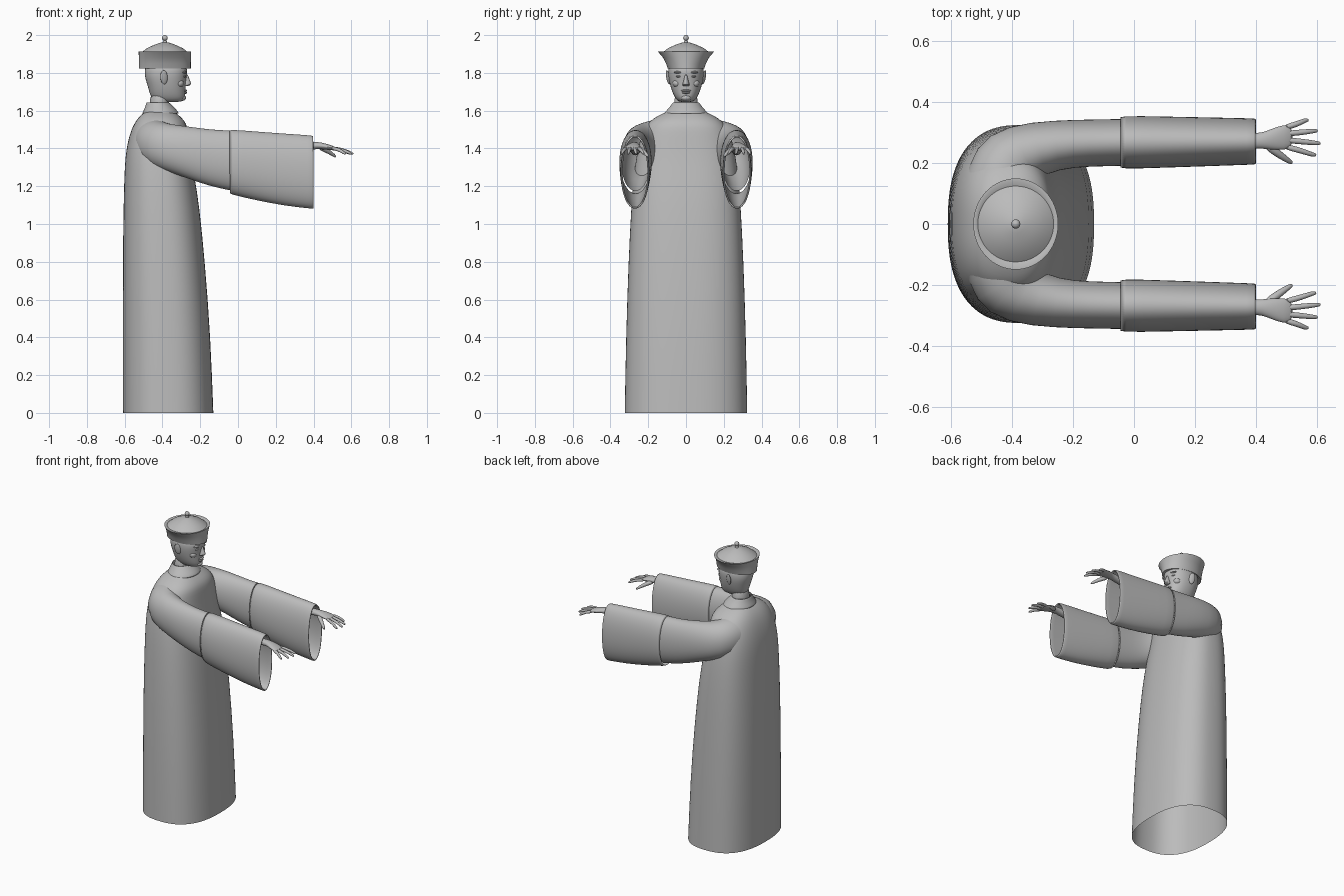
import bpy, bmesh, math
from mathutils import Vector

cube = bpy.data.objects.get("Cube")
if cube:
    bpy.data.objects.remove(cube, do_unlink=True)

grey = bpy.data.materials.new("plain grey")
grey.use_nodes = True
GREY = (0.5, 0.5, 0.5, 1)
grey.diffuse_color = GREY
grey.node_tree.nodes["Principled BSDF"].inputs["Base Color"].default_value = GREY

X, Y, Z = Vector((1, 0, 0)), Vector((0, 1, 0)), Vector((0, 0, 1))


def ring(center, u, v, hu, hv, n=32, power=2.0):
    """Superellipse of n points around center, spanned by u and v."""
    pts = []
    for i in range(n):
        a = 2 * math.pi * i / n
        c, s = math.cos(a), math.sin(a)
        pts.append(Vector(center)
                   + u * hu * math.copysign(abs(c) ** (2 / power), c)
                   + v * hv * math.copysign(abs(s) ** (2 / power), s))
    return pts


def flat_rings(rows, n=32, power=2.0):
    """Level sections given as (z, back x, front x, half width)."""
    return [ring(((b + f) / 2, 0, z), X, Y, (f - b) / 2, w, n, power)
            for z, b, f, w in rows]


def tube(points, radii, n=10):
    """Round sections along a path."""
    pts = [Vector(p) for p in points]
    rings = []
    for i, p in enumerate(pts):
        d = (pts[min(i + 1, len(pts) - 1)] - pts[max(i - 1, 0)]).normalized()
        u = d.cross(Z).normalized()
        rings.append(ring(p, u, u.cross(d), radii[i], radii[i], n))
    return rings


def build(name, lofts, caps=True, subsurf=1, wall=0, angle=50):
    """Skin each list of rings into one smooth-shaded object."""
    bm = bmesh.new()
    for rings in lofts:
        loops = [[bm.verts.new(p) for p in r] for r in rings]
        for a, b in zip(loops, loops[1:]):
            n = len(a)
            for i in range(n):
                bm.faces.new((a[i], a[(i + 1) % n], b[(i + 1) % n], b[i]))
        if caps:
            bm.faces.new(loops[0])
            bm.faces.new(loops[-1])
    bmesh.ops.recalc_face_normals(bm, faces=bm.faces)
    me = bpy.data.meshes.new(name)
    bm.to_mesh(me)
    bm.free()
    ob = bpy.data.objects.new(name, me)
    bpy.context.collection.objects.link(ob)
    me.materials.append(grey)
    if wall:
        m = ob.modifiers.new("wall", "SOLIDIFY")
        m.thickness, m.offset = wall, -1
    if subsurf:
        m = ob.modifiers.new("smooth", "SUBSURF")
        m.levels = m.render_levels = subsurf
    bpy.ops.object.select_all(action="DESELECT")
    ob.select_set(True)
    bpy.context.view_layer.objects.active = ob
    bpy.ops.object.shade_smooth_by_angle(angle=math.radians(angle))
    return ob


def blob(name, center, size):
    """Stretched sphere for small features."""
    bpy.ops.mesh.primitive_uv_sphere_add(segments=20, ring_count=12, radius=1, location=center)
    ob = bpy.context.object
    ob.name, ob.scale = name, size
    ob.data.materials.append(grey)
    bpy.ops.object.shade_smooth()
    return ob


# Long robe, open at the hem
robe = [(0, -.61, -.13, .325), (.4, -.61, -.145, .318), (.8, -.61, -.175, .305),
        (1.1, -.606, -.205, .29), (1.25, -.602, -.23, .277), (1.35, -.597, -.248, .264),
        (1.43, -.585, -.258, .248), (1.49, -.568, -.265, .228), (1.53, -.55, -.272, .205),
        (1.56, -.53, -.295, .172), (1.585, -.505, -.325, .125), (1.6, -.48, -.345, .085)]
build("robe", [flat_rings(robe, 48, 2.5)], caps=False)

# Turned-down collar
collar = [(1.645, -.485, -.365, .07), (1.63, -.488, -.352, .078),
          (1.605, -.498, -.325, .1), (1.585, -.508, -.31, .118)]
build("collar", [flat_rings(collar)], caps=False, wall=.006)

# Neck and head
build("neck", [flat_rings([(1.55, -.48, -.36, .065), (1.63, -.463, -.367, .06),
                           (1.7, -.47, -.36, .065)])])
head = [(1.645, -.42, -.305, .03), (1.655, -.445, -.287, .048), (1.675, -.462, -.28, .062),
        (1.7, -.47, -.279, .073), (1.73, -.478, -.278, .083), (1.77, -.491, -.274, .092),
        (1.8, -.496, -.267, .095), (1.87, -.49, -.272, .092)]
build("head", [flat_rings(head, 32, 2.2)])

# Nose as a wedge widening toward the nostrils
nose = [(1.795, -.3, -.264, .008), (1.77, -.3, -.259, .01), (1.75, -.3, -.249, .015),
        (1.738, -.3, -.247, .02), (1.73, -.3, -.262, .018)]
build("nose", [flat_rings(nose, 16)])
blob("upper_lip", (-.28, 0, 1.706), (.011, .026, .006))
blob("lower_lip", (-.281, 0, 1.695), (.011, .021, .006))
blob("chin", (-.295, 0, 1.668), (.02, .026, .016))
for s, side in ((-1, "front"), (1, "back")):
    blob(side + "_eye", (-.288, s * .036, 1.782), (.013, .017, .007))
    blob(side + "_brow", (-.288, s * .038, 1.803), (.017, .026, .007))
    blob(side + "_cheek", (-.312, s * .046, 1.745), (.025, .025, .022))
    ear = blob(side + "_ear", (-.392, s * .095, 1.777), (.02, .008, .038))
    ear.rotation_euler = (s * -.15, -.12, s * -.3)

# Flared hat with a domed crown and a knob
HAT_X = -.387
hat = [(1.83, .1, .08), (1.822, .137, .096), (1.85, .137, .106), (1.88, .138, .121),
       (1.913, .139, .149), (1.913, .132, .139), (1.908, .124, .124), (1.93, .096, .096),
       (1.947, .06, .06), (1.958, .03, .03), (1.963, .008, .008)]
build("hat", [[ring((HAT_X, 0, z), X, Y, a, b, 64) for z, a, b in hat]], subsurf=0, angle=35)
build("hat_stem", [[ring((HAT_X, 0, z), X, Y, r, r, 16)
                    for z, r in ((1.955, .014), (1.965, .011), (1.975, .007))]], subsurf=0)
blob("hat_knob", (HAT_X, 0, 1.985), (.015, .015, .015))

# Sleeve sections: x, y, z, turn toward +x in degrees, half width, half height
upper = [(-.43, .12, 1.435, 0, .13, .125), (-.425, .19, 1.42, 35, .12, .128),
         (-.375, .235, 1.405, 65, .1, .125), (-.25, .26, 1.375, 85, .08, .14),
         (-.15, .265, 1.35, 90, .077, .15), (-.03, .267, 1.335, 90, .077, .16)]
cuff = [(-.05, .267, 1.33, 90, .088, .172), (.1, .268, 1.307, 90, .084, .183),
        (.25, .269, 1.287, 90, .08, .192), (.39, .27, 1.275, 90, .076, .195),
        (.4, .27, 1.273, 90, .075, .193)]


def sleeve_rings(rows, s):
    out = []
    for x, y, z, turn, w, h in rows:
        t = math.radians(turn)
        u = Vector((math.cos(t), -s * math.sin(t), 0))
        out.append(ring((x, s * y, z), u, Z, w, h, 32, 2.1))
    return out


# Forearm and palm: x, y, z, half width, half thickness
palm = [(.1, .267, 1.38, .035, .035), (.38, .27, 1.414, .025, .021), (.42, .273, 1.416, .026, .019),
        (.455, .278, 1.412, .036, .017), (.49, .284, 1.405, .042, .014), (.52, .285, 1.397, .038, .009)]
# Fingers: base y, tip x, tip y
fingers = [(.315, .572, .34), (.295, .602, .305), (.275, .611, .264), (.254, .597, .226)]

for s, side in ((-1, "front"), (1, "back")):
    build(side + "_upper_sleeve", [sleeve_rings(upper, s)], caps=False)
    build(side + "_wide_cuff", [sleeve_rings(cuff, s)], caps=False, wall=.01)
    parts = [[ring((x, s * y, z), Y, Z, w, h, 16) for x, y, z, w, h in palm]]
    for base, tx, ty in fingers:
        mx, my = (.5 + tx) / 2, (base + ty) / 2
        parts.append(tube([(.49, s * base, 1.403), (mx, s * my, 1.394),
                           (tx - .012, s * ty, 1.376), (tx, s * ty, 1.37)],
                          [.011, .0095, .008, .005]))
    parts.append(tube([(.43, s * .262, 1.408), (.465, s * .235, 1.392),
                       (.5, s * .21, 1.37), (.52, s * .198, 1.353)],
                      [.016, .014, .01, .006]))
    build(side + "_hand", parts)
